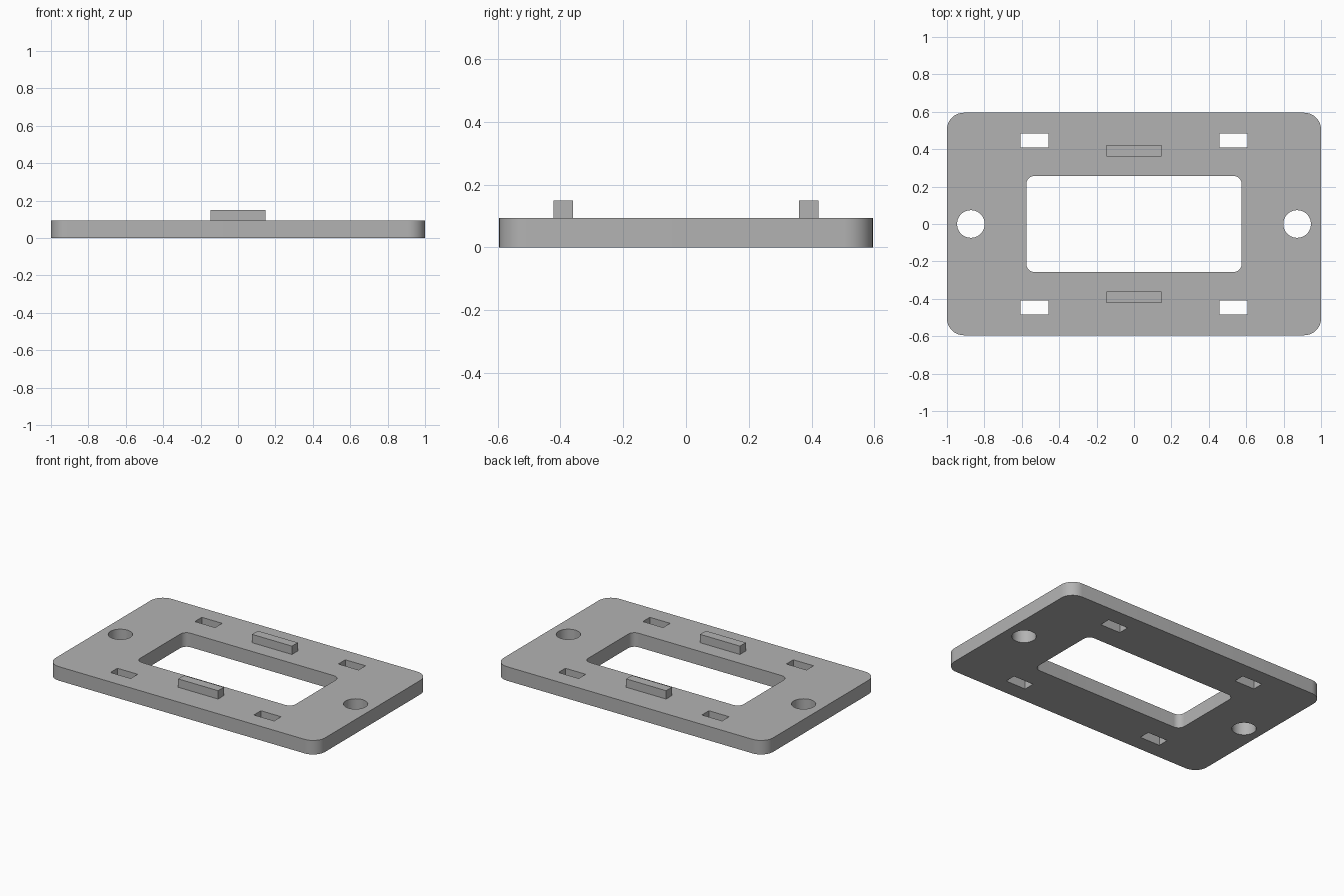
import bpy, bmesh
from math import sin, cos, pi, radians

default = bpy.data.objects.get("Cube")
if default:
    bpy.data.objects.remove(default, do_unlink=True)

THICK = 0.094
TOP = 0.15

grey = bpy.data.materials.new("plain grey")
grey.use_nodes = True
grey.diffuse_color = (0.45, 0.45, 0.45, 1)
grey.node_tree.nodes["Principled BSDF"].inputs["Base Color"].default_value = grey.diffuse_color


def rounded_rect(cx, cy, hx, hy, r=0.0, steps=10):
    """Outline of a rectangle with rounded corners; a circle when r = hx = hy."""
    if r == 0:
        return [(cx + hx, cy + hy), (cx - hx, cy + hy), (cx - hx, cy - hy), (cx + hx, cy - hy)]
    pts = []
    for k, (sx, sy) in enumerate([(1, 1), (-1, 1), (-1, -1), (1, -1)]):
        for i in range(steps + 1):
            a = (k + i / steps) * pi / 2
            p = (cx + sx * (hx - r) + r * cos(a), cy + sy * (hy - r) + r * sin(a))
            if not pts or (p[0] - pts[-1][0]) ** 2 + (p[1] - pts[-1][1]) ** 2 > 1e-8:
                pts.append(p)
    if (pts[0][0] - pts[-1][0]) ** 2 + (pts[0][1] - pts[-1][1]) ** 2 < 1e-8:
        pts.pop()
    return pts


def extruded(name, outlines, z0, z1):
    """Fill the first outline, leave the others as holes, and extrude."""
    curve = bpy.data.curves.new(name, "CURVE")
    curve.dimensions = "2D"
    curve.fill_mode = "BOTH"
    curve.extrude = (z1 - z0) / 2
    for pts in outlines:
        spline = curve.splines.new("POLY")
        spline.points.add(len(pts) - 1)
        for point, (x, y) in zip(spline.points, pts):
            point.co = (x, y, 0, 1)
        spline.use_cyclic_u = True
    temp = bpy.data.objects.new(name + "_outline", curve)
    bpy.context.collection.objects.link(temp)
    bpy.context.view_layer.update()
    graph = bpy.context.evaluated_depsgraph_get()
    mesh = bpy.data.meshes.new_from_object(temp.evaluated_get(graph))
    bpy.data.objects.remove(temp, do_unlink=True)

    # Weld the caps to the walls
    bm = bmesh.new()
    bm.from_mesh(mesh)
    bmesh.ops.remove_doubles(bm, verts=bm.verts, dist=1e-5)
    bmesh.ops.translate(bm, verts=bm.verts, vec=(0, 0, (z0 + z1) / 2))
    bmesh.ops.recalc_face_normals(bm, faces=bm.faces)
    bm.to_mesh(mesh)
    bm.free()

    mesh.name = name
    mesh.materials.clear()
    mesh.materials.append(grey)
    obj = bpy.data.objects.new(name, mesh)
    bpy.context.collection.objects.link(obj)
    bpy.ops.object.select_all(action="DESELECT")
    obj.select_set(True)
    bpy.context.view_layer.objects.active = obj
    bpy.ops.object.shade_smooth_by_angle(angle=radians(30))
    return obj


# Plate with window, screw holes and clip slots
outlines = [rounded_rect(0, 0, 1, 0.595, 0.09),
            rounded_rect(0, 0, 0.576, 0.257, 0.045)]
for sx in (-1, 1):
    outlines.append(rounded_rect(sx * 0.872, 0, 0.074, 0.074, 0.074))
    for sy in (-1, 1):
        outlines.append(rounded_rect(sx * 0.532, sy * 0.447, 0.075, 0.037))
extruded("mounting_plate", outlines, 0, THICK)

# Raised tabs along the long sides
for side, sy in (("front", -1), ("back", 1)):
    extruded(side + "_tab", [rounded_rect(0, sy * 0.391, 0.148, 0.031)], THICK, TOP)
